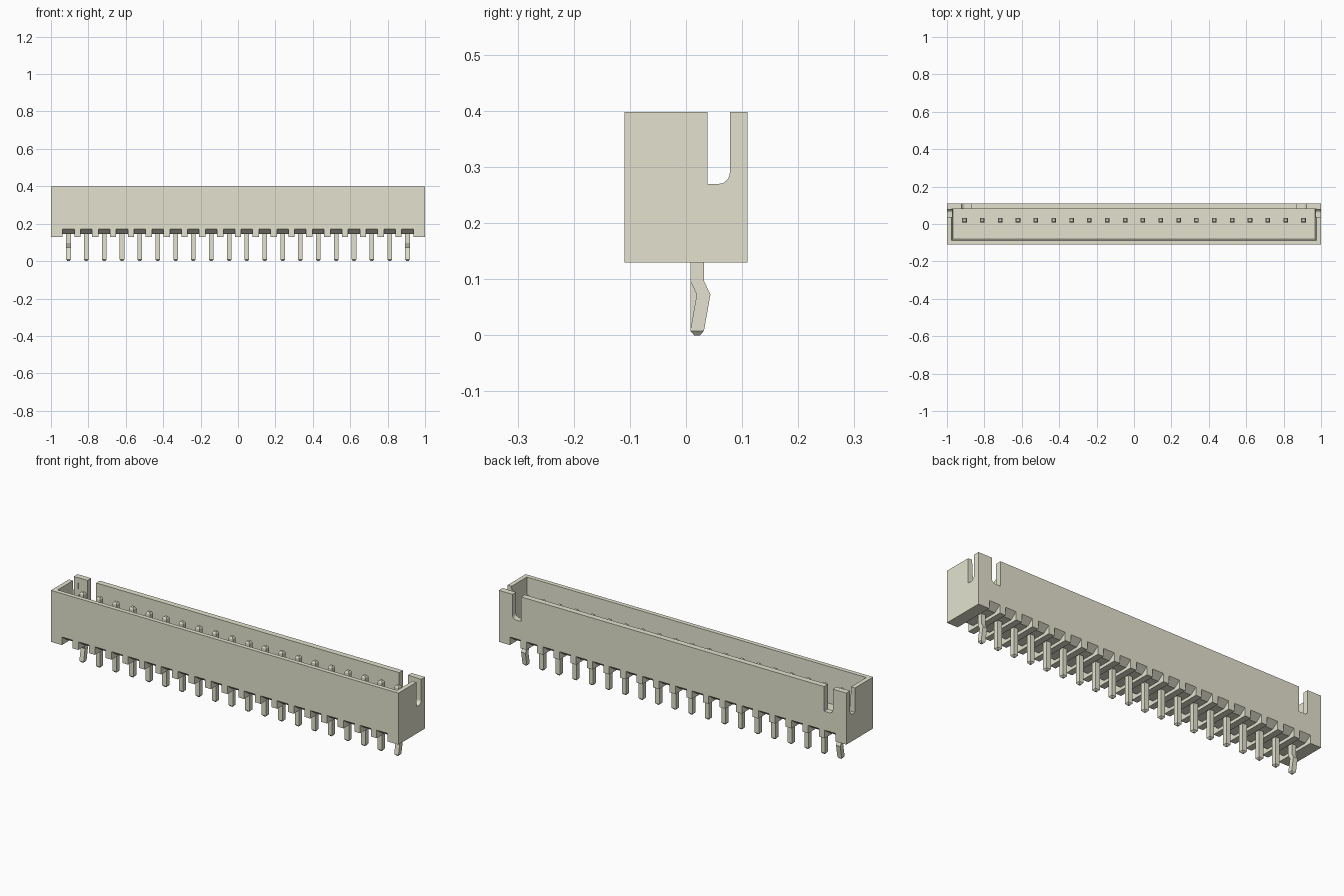
import bpy, bmesh, math
from mathutils import Vector

cube = bpy.data.objects.get("Cube")
if cube:
    bpy.data.objects.remove(cube, do_unlink=True)

# Material
ivory = bpy.data.materials.new("ivory")
ivory.use_nodes = True
COL = (0.77, 0.765, 0.625, 1.0)
ivory.diffuse_color = COL
bsdf = next(n for n in ivory.node_tree.nodes if n.type == 'BSDF_PRINCIPLED')
bsdf.inputs["Base Color"].default_value = COL

# Main sizes
PINS, PITCH, PIN_Y, HALF_PIN = 20, 0.0954, 0.0198, 0.0122
HALF_D, BASE, TOP, FLOOR = 0.11, 0.13, 0.398, 0.21
pin_xs = [(i - (PINS - 1) / 2) * PITCH for i in range(PINS)]


def loft(bm, rings):
    """Close a solid through rings of equal point count."""
    rows = [[bm.verts.new(p) for p in ring] for ring in rings]
    n = len(rows[0])
    for a, b in zip(rows, rows[1:]):
        for i in range(n):
            j = (i + 1) % n
            bm.faces.new((a[i], a[j], b[j], b[i]))
    bm.faces.new(rows[0][::-1])
    bm.faces.new(rows[-1])


def rect(x0, x1, y0, y1, z):
    return [(x0, y0, z), (x1, y0, z), (x1, y1, z), (x0, y1, z)]


def finish(name, bm):
    bmesh.ops.recalc_face_normals(bm, faces=bm.faces)
    me = bpy.data.meshes.new(name)
    bm.to_mesh(me)
    bm.free()
    me.materials.append(ivory)
    ob = bpy.data.objects.new(name, me)
    bpy.context.collection.objects.link(ob)
    return ob


def slot_profile(inner, outer, bottom, r=0.02):
    """Open-topped slot with one rounded bottom corner on the outer side."""
    s = 1 if outer > inner else -1
    arc = [(outer - s * r + s * r * math.cos(t), bottom + r - r * math.sin(t))
           for t in (k * math.pi / 12 for k in range(7))]
    return [(inner, 0.5), (outer, 0.5)] + arc + [(inner, bottom)]


# Housing block
bm = bmesh.new()
loft(bm, [rect(-1, 1, -HALF_D, HALF_D, z) for z in (BASE, TOP)])
housing = finish("housing", bm)

# Cavity with slightly drafted walls
bm = bmesh.new()
loft(bm, [rect(-0.968, 0.968, -0.081, 0.08, FLOOR),
          rect(-0.977, 0.977, -0.087, 0.08, TOP),
          rect(-0.977, 0.977, -0.087, 0.08, 0.5)])
cutters = [finish("cavity_cutter", bm)]

# Latch slots in the end walls and the back wall
bm = bmesh.new()
end_prof = slot_profile(0.038, 0.078, 0.27)
back_prof = slot_profile(0.872, 0.922, 0.27)
for s in (-1, 1):
    loft(bm, [[(s * x, y, z) for y, z in end_prof] for x in (0.95, 1.05)])
    loft(bm, [[(s * x, y, z) for x, z in back_prof] for y in (0.07, 0.15)])
cutters.append(finish("slot_cutter", bm))

# Underside grooves across each pin, with ceilings rising toward both faces
bm = bmesh.new()
groove = [(-0.13, 0.1), (0.13, 0.1), (0.13, 0.172), (HALF_D, 0.172), (0.075, 0.146),
          (-0.075, 0.146), (-HALF_D, 0.172), (-0.13, 0.172)]
for px in pin_xs:
    loft(bm, [[(px + d, y, z) for y, z in groove] for d in (-0.031, 0.031)])
cutters.append(finish("groove_cutter", bm))

for c in cutters:
    c.hide_render = True
    m = housing.modifiers.new(c.name, 'BOOLEAN')
    m.operation, m.solver, m.object = 'DIFFERENCE', 'EXACT', c

# Bake the cuts and drop the cutters
bpy.context.view_layer.update()
dg = bpy.context.evaluated_depsgraph_get()
baked = bpy.data.meshes.new_from_object(housing.evaluated_get(dg))
housing.modifiers.clear()
housing.data = baked
baked.name = "housing"
for c in cutters:
    bpy.data.objects.remove(c, do_unlink=True)

# Contact pins: each level is (height, y offset, half-width); end pins are kinked
H = HALF_PIN
tip = [(0.0, 0, 0.005), (0.008, 0, H)]
head = [(0.357, 0, H), (0.366, 0, 0.007)]
kink = [(0.073, 0.0115, H), (0.097, 0, H)]
for i, px in enumerate(pin_xs):
    levels = tip + (kink if i in (0, PINS - 1) else []) + head
    bm = bmesh.new()
    loft(bm, [rect(px - h, px + h, PIN_Y + dy - h, PIN_Y + dy + h, z) for z, dy, h in levels])
    finish(f"pin_{i + 1:02d}", bm)
